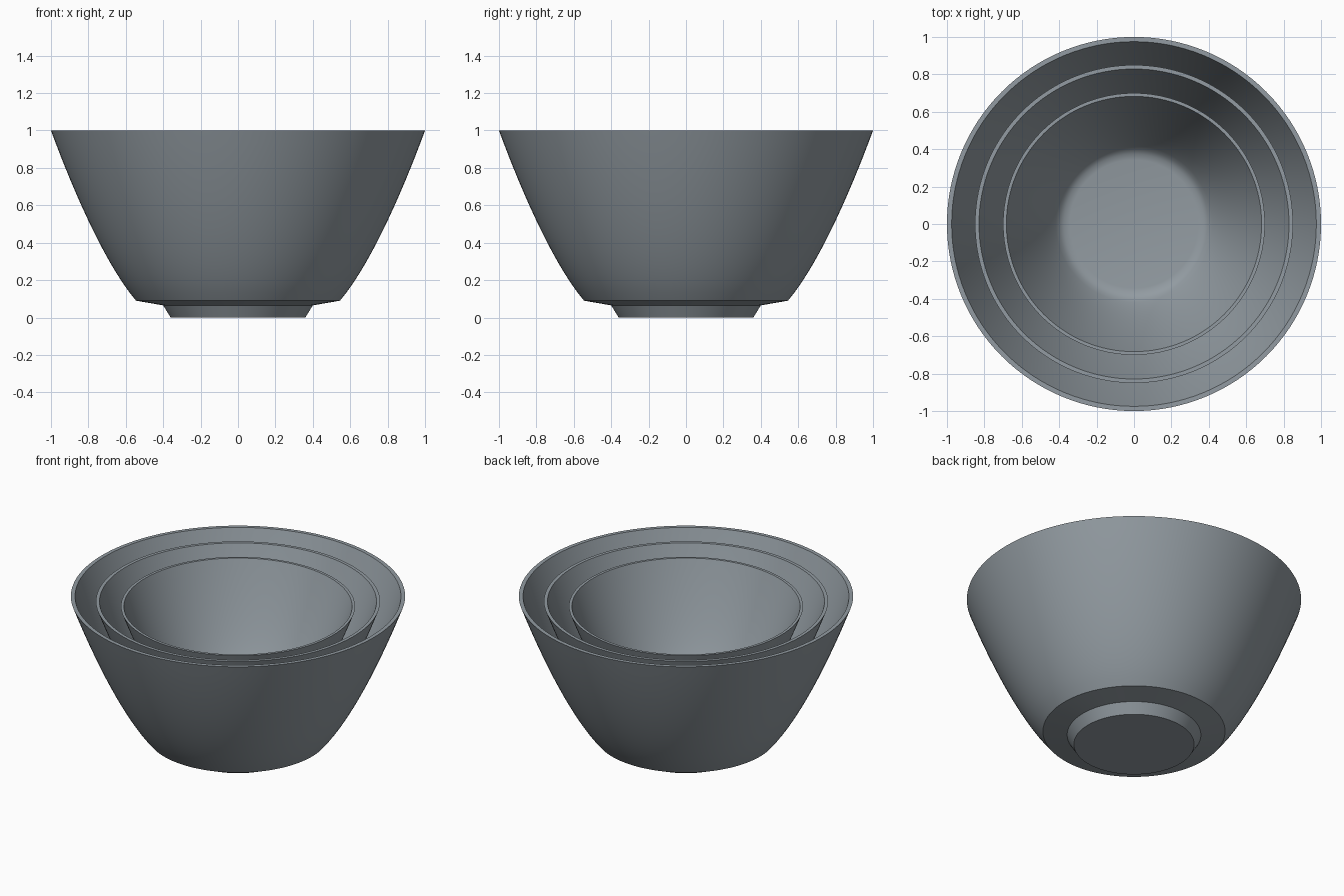
import bpy
import bmesh
import math
from mathutils import Vector
from mathutils.geometry import interpolate_bezier

cube = bpy.data.objects.get("Cube")
if cube:
    bpy.data.objects.remove(cube, do_unlink=True)

SEGMENTS = 128

# Single glaze colour
glaze = bpy.data.materials.new("blue_grey_glaze")
glaze.use_nodes = True
colour = (0.29, 0.33, 0.36, 1.0)
glaze.diffuse_color = colour
glaze.node_tree.nodes["Principled BSDF"].inputs["Base Color"].default_value = colour


def wall(*controls, steps=16):
    """Curved wall profile through four control points (radius, height)."""
    points = [Vector((r, 0, z)) for r, z in controls]
    return [(p.x, p.z) for p in interpolate_bezier(*points, steps)]


# Foot, underside and outer wall, then the flat rim, inner wall and floor
outside = [(0, 0), (0.36, 0), (0.40, 0.065)]
outside += wall((0.545, 0.09), (0.715, 0.29), (0.89, 0.70), (1.0, 1.0))
inside = wall((0.975, 1.0), (0.865, 0.70), (0.70, 0.31), (0.57, 0.148))
inside += [(0.535, 0.123), (0.49, 0.115), (0, 0.115)]
profile = outside + inside


def make_bowl(name, scale, lift):
    """Turn the profile around the z axis into one closed bowl."""
    bm = bmesh.new()
    verts = [bm.verts.new((r * scale, 0, z * scale + lift)) for r, z in profile]
    edges = [bm.edges.new(pair) for pair in zip(verts, verts[1:])]
    bmesh.ops.spin(bm, geom=verts + edges, cent=(0, 0, 0), axis=(0, 0, 1),
                   angle=math.tau, steps=SEGMENTS, use_merge=True)
    bmesh.ops.remove_doubles(bm, verts=bm.verts, dist=0.0001)
    bmesh.ops.recalc_face_normals(bm, faces=bm.faces)
    mesh = bpy.data.meshes.new(name)
    bm.to_mesh(mesh)
    bm.free()
    mesh.materials.append(glaze)
    bowl = bpy.data.objects.new(name, mesh)
    bpy.context.collection.objects.link(bowl)
    bpy.ops.object.select_all(action="DESELECT")
    bowl.select_set(True)
    bpy.context.view_layer.objects.active = bowl
    bpy.ops.object.shade_smooth_by_angle(angle=math.radians(32))


# Nested set, each bowl standing on the floor of the one around it
for name, scale, lift in (("large_bowl", 1.0, 0.0),
                          ("medium_bowl", 0.85, 0.116),
                          ("small_bowl", 0.70, 0.234)):
    make_bowl(name, scale, lift)
